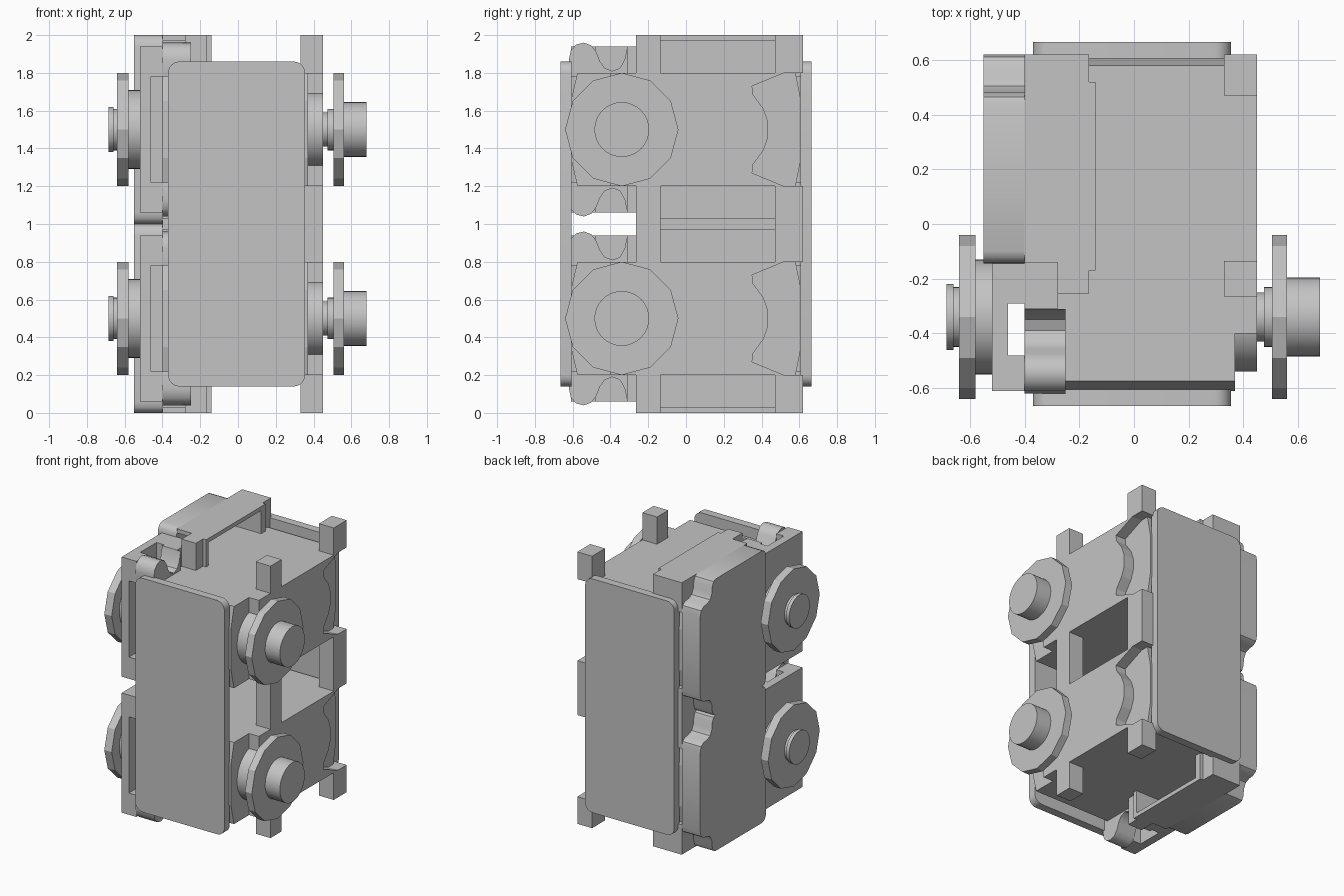
import bpy, bmesh, math
from mathutils import Matrix

cube = bpy.data.objects.get("Cube")
if cube:
    bpy.data.objects.remove(cube, do_unlink=True)

grey = bpy.data.materials.new("light_grey")
grey.use_nodes = True
COLOR = (0.55, 0.55, 0.55, 1)
grey.diffuse_color = COLOR
grey.node_tree.nodes["Principled BSDF"].inputs["Base Color"].default_value = COLOR


def finish(name, bm, smooth=0):
    bmesh.ops.recalc_face_normals(bm, faces=bm.faces)
    me = bpy.data.meshes.new(name)
    bm.to_mesh(me)
    bm.free()
    me.materials.append(grey)
    ob = bpy.data.objects.new(name, me)
    bpy.context.collection.objects.link(ob)
    if smooth:
        bpy.ops.object.select_all(action='DESELECT')
        bpy.context.view_layer.objects.active = ob
        ob.select_set(True)
        bpy.ops.object.shade_smooth_by_angle(angle=math.radians(smooth))
    return ob


def prism(name, x0, x1, profile, smooth=0):
    """Extrude a (y, z) outline along x."""
    bm = bmesh.new()
    face = bm.faces.new([bm.verts.new((x0, y, z)) for y, z in profile])
    out = bmesh.ops.extrude_face_region(bm, geom=[face])
    moved = [v for v in out["geom"] if isinstance(v, bmesh.types.BMVert)]
    bmesh.ops.translate(bm, verts=moved, vec=(x1 - x0, 0, 0))
    return finish(name, bm, smooth)


def box(name, x0, x1, y0, y1, z0, z1):
    return prism(name, x0, x1, [(y0, z0), (y1, z0), (y1, z1), (y0, z1)])


def disc(name, x0, x1, r, zc, sides=32):
    """Cylinder along x on the output axis."""
    bm = bmesh.new()
    bmesh.ops.create_cone(bm, cap_ends=True, segments=sides, radius1=r, radius2=r,
                          depth=x1 - x0,
                          matrix=Matrix.Translation(((x0 + x1) / 2, -0.34, zc))
                          @ Matrix.Rotation(math.pi / 2, 4, 'Y'))
    return finish(name, bm, 25 if sides > 12 else 0)


def closed(half, zc):
    """Complete an upper half outline by mirroring it about the unit centre."""
    return [(y, zc + h) for y, h in half] + [(y, zc - h) for y, h in reversed(half)]


def plate(name, y0, y1):
    """Mounting plate with rounded corners."""
    x0, x1, z0, z1, r = -0.37, 0.355, 0.14, 1.86, 0.06
    bm = bmesh.new()
    verts = []
    corners = [(x1 - r, z1 - r), (x0 + r, z1 - r), (x0 + r, z0 + r), (x1 - r, z0 + r)]
    for q, (cx, cz) in enumerate(corners):
        for i in range(7):
            a = math.pi / 2 * (q + i / 6)
            verts.append(bm.verts.new((cx + r * math.cos(a), y0, cz + r * math.sin(a))))
    out = bmesh.ops.extrude_face_region(bm, geom=[bm.faces.new(verts)])
    moved = [v for v in out["geom"] if isinstance(v, bmesh.types.BMVert)]
    bmesh.ops.translate(bm, verts=moved, vec=(0, y1 - y0, 0))
    return finish(name, bm, 30)


COVER = [(-0.145, 0.44), (-0.14, 0.47), (-0.125, 0.49), (-0.10, 0.5), (0.44, 0.5),
         (0.465, 0.49), (0.48, 0.46), (0.485, 0.41), (0.505, 0.37), (0.54, 0.355),
         (0.58, 0.35), (0.61, 0.33), (0.62, 0.29)]
CLIP = [(-0.31, 0.28), (-0.61, 0.28), (-0.62, 0.37), (-0.61, 0.42), (-0.58, 0.45),
        (-0.54, 0.46), (-0.5, 0.445), (-0.475, 0.41), (-0.455, 0.36), (-0.43, 0.325),
        (-0.39, 0.31), (-0.35, 0.325), (-0.325, 0.37), (-0.31, 0.44)]
SCALLOP = [(-0.4, 0.3), (0.52, 0.3), (0.35, 0.23), (0.355, 0.185), (0.41, 0.11), (0.435, 0.04)]


def drive_unit(tag, zc):
    # Central case and shaped side panel
    prism(tag + "_case", -0.4, 0.37,
          closed([(-0.61, 0.15), (-0.575, 0.3), (0.58, 0.3), (0.61, 0.15)], zc))
    prism(tag + "_side_panel", 0.37, 0.45, closed(SCALLOP, zc))
    # Contoured outer cover
    prism(tag + "_cover", -0.55, -0.4, closed(COVER, zc), 40)
    # Slotted front frame
    box(tag + "_frame_wall", -0.52, -0.46, -0.61, -0.14, zc - 0.44, zc + 0.44)
    box(tag + "_frame_rear", -0.46, -0.4, -0.29, -0.14, zc - 0.44, zc + 0.44)

    for s, end in ((1, "top"), (-1, "bottom")):
        def part(name, x0, x1, y0, y1, h0, h1):
            a, b = sorted((zc + s * h0, zc + s * h1))
            box(f"{tag}_{end}_{name}", x0, x1, y0, y1, a, b)
        part("frame_corner", -0.46, -0.4, -0.61, -0.48, 0.28, 0.44)
        prism(f"{tag}_{end}_clip", -0.4, -0.25, [(y, zc + s * h) for y, h in CLIP], 40)
        part("clip_base", -0.4, -0.28, -0.31, -0.14, 0.28, 0.44)
        # Hollow channel open to one side
        part("channel_lid", -0.4, -0.165, -0.14, 0.62, 0.47, 0.5)
        part("channel_lip", -0.165, -0.14, -0.17, 0.52, 0.47, 0.5)
        part("channel_front", -0.28, -0.165, -0.255, -0.14, 0.3, 0.5)
        part("channel_front_lip", -0.165, -0.14, -0.17, -0.14, 0.3, 0.47)
        part("channel_back", -0.4, -0.165, 0.47, 0.62, 0.28, 0.5)
        part("channel_back_lip", -0.165, -0.14, 0.47, 0.52, 0.3, 0.47)
        # Mounting tabs
        part("front_tab", 0.33, 0.45, -0.265, -0.135, 0.28, 0.5)
        part("back_tab", 0.33, 0.45, 0.47, 0.62, 0.3, 0.5)

    # Output shaft and horn
    disc(tag + "_boss", 0.36, 0.45, 0.2, zc)
    disc(tag + "_shaft", 0.45, 0.475, 0.09, zc)
    disc(tag + "_collar", 0.475, 0.505, 0.11, zc)
    disc(tag + "_horn", 0.505, 0.56, 0.3, zc, 12)
    disc(tag + "_horn_hub", 0.56, 0.68, 0.145, zc)
    # Idler wheel on the opposite side
    disc(tag + "_idler_base", -0.58, -0.52, 0.21, zc)
    disc(tag + "_idler_wheel", -0.64, -0.58, 0.3, zc, 12)
    disc(tag + "_idler_neck", -0.66, -0.64, 0.11, zc)
    disc(tag + "_idler_cap", -0.685, -0.66, 0.12, zc)


for label, centre in (("lower", 0.5), ("upper", 1.5)):
    drive_unit(label, centre)

# Plates joining both units
plate("front_plate", -0.665, -0.605)
plate("back_plate", 0.605, 0.665)
